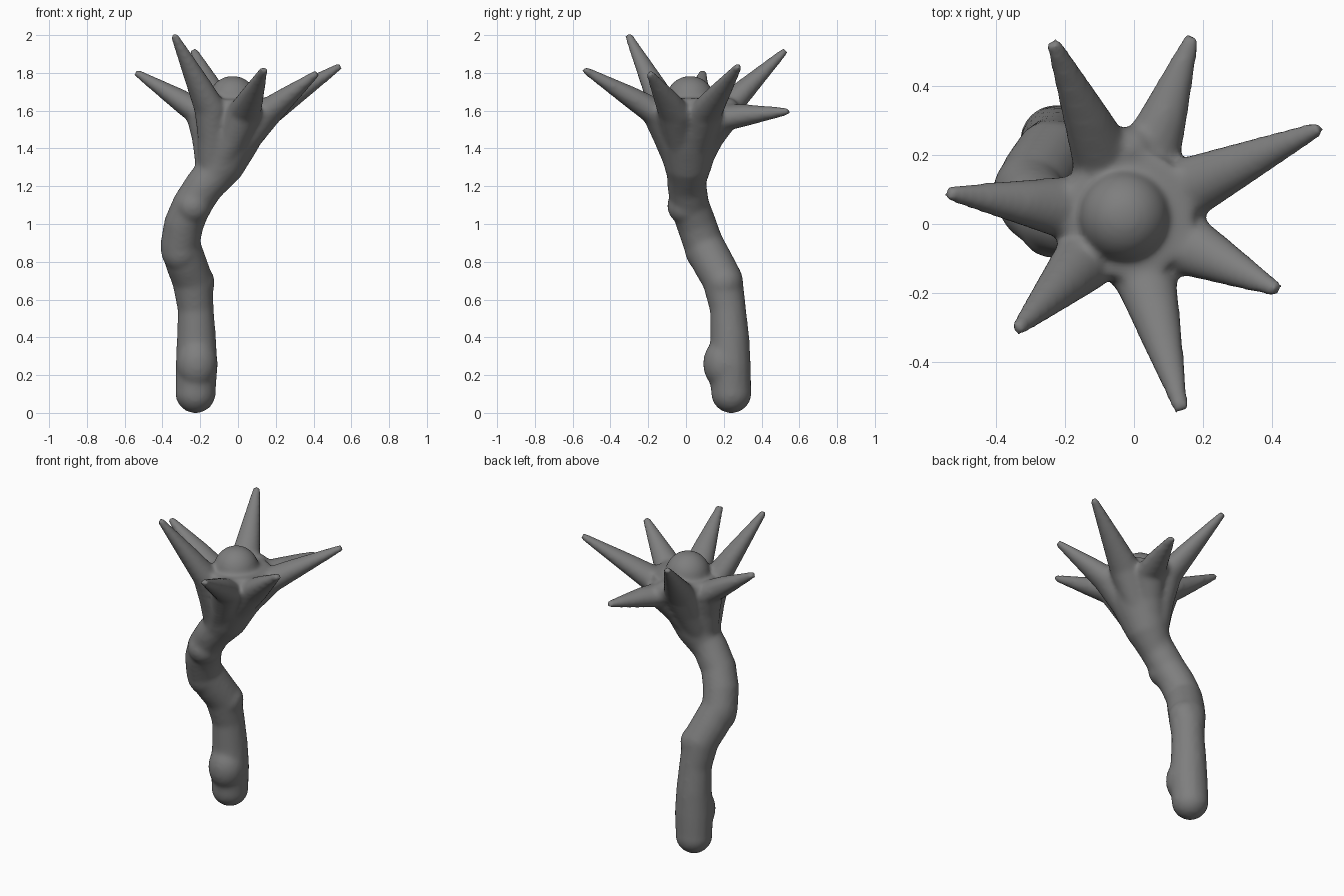
import bpy, bmesh, math
from mathutils import Vector, Matrix

if "Cube" in bpy.data.objects:
    bpy.data.objects.remove(bpy.data.objects["Cube"])


def tube(bm, stations, ref, flat=1.0, n=16):
    """Closed tapered tube through (x, y, z, radius); ref sets its width direction."""
    pts = [Vector(s[:3]) for s in stations]
    rings = []
    for i, (p, s) in enumerate(zip(pts, stations)):
        t = (pts[min(i + 1, len(pts) - 1)] - pts[max(i - 1, 0)]).normalized()
        side = (ref - t * ref.dot(t)).normalized()
        up = t.cross(side)
        ring = []
        for k in range(n):
            a = 2 * math.pi * k / n
            ring.append(bm.verts.new(p + s[3] * (side * math.cos(a) + up * math.sin(a) * flat)))
        rings.append(ring)
    for r0, r1 in zip(rings, rings[1:]):
        for k in range(n):
            bm.faces.new((r0[k], r0[(k + 1) % n], r1[(k + 1) % n], r1[k]))
    bm.faces.new(rings[0][::-1])
    bm.faces.new(rings[-1])


def ball(bm, x, y, z, r, stretch=1.0):
    bmesh.ops.create_uvsphere(bm, u_segments=24, v_segments=14, radius=r,
                              matrix=Matrix.Translation((x, y, z)) @ Matrix.Diagonal((1, 1, stretch, 1)))


grey = bpy.data.materials.new("dark_grey")
grey.diffuse_color = (0.21, 0.21, 0.21, 1)
grey.use_nodes = True
grey.node_tree.nodes["Principled BSDF"].inputs["Base Color"].default_value = grey.diffuse_color


def make_object(name, bm):
    bmesh.ops.recalc_face_normals(bm, faces=bm.faces)
    me = bpy.data.meshes.new(name)
    bm.to_mesh(me)
    bm.free()
    me.materials.append(grey)
    ob = bpy.data.objects.new(name, me)
    bpy.context.collection.objects.link(ob)
    for p in me.polygons:
        p.use_smooth = True
    return ob


bm = bmesh.new()
X = Vector((1, 0, 0))

# winding stalk with rounded foot
tube(bm, [(-.225, .24, .105, .107), (-.219, .232, .25, .112), (-.22, .232, .40, .104),
          (-.224, .222, .55, .096), (-.24, .195, .70, .109), (-.277, .14, .80, .110),
          (-.305, .09, .90, .107), (-.287, .055, 1.0, .106), (-.245, .02, 1.1, .104),
          (-.18, .005, 1.2, .104), (-.12, .005, 1.27, .108)], X)
ball(bm, -.225, .24, .106, .108)

# knobs on the stalk
ball(bm, -.217, .2, .26, .11, 1.25)
ball(bm, -.222, .202, .69, .1)
ball(bm, -.303, .10, .87, .107, 1.2)
ball(bm, -.237, -.002, 1.095, .098)
ball(bm, -.215, .01, 1.16, .092)

# flaring cup
tube(bm, [(-.17, .005, 1.19, .09), (-.10, .01, 1.3, .125), (-.06, .01, 1.42, .16),
          (-.035, .018, 1.52, .188), (-.01, .03, 1.61, .198), (-.012, .03, 1.66, .185)], X, n=20)

# wide web between the two rear arms
ball(bm, -.01, .215, 1.6, .07)

# seven tapered arms rooted as ridges on the cup
tips = [(-.235, .528, 1.92), (.17, .547, 1.597), (.543, .28, 1.838), (.42, -.193, 1.80),
        (.138, -.543, 1.82), (-.34, -.307, 2.003), (-.544, .09, 1.805)]
centre = Vector((-.015, .025, 0))
for tx, ty, tz in tips:
    tip = Vector((tx, ty, tz))
    d = tip - centre
    d.z = 0
    d.normalize()
    low = Vector((-.12, .005, 1.27)) + d * .05
    mid = Vector((-.055, .015, 1.45)) + d * .125
    root = centre + d * .19 + Vector((0, 0, 1.59 + (tz - 1.8) * .12))
    path = [(low, .06), (mid, .076), (root, .092),
            (root.lerp(tip, .33), .069), (root.lerp(tip, .66), .046), (tip, .023)]
    tube(bm, [(*p, r) for p, r in path], Vector((-d.y, d.x, 0)), flat=.85)

# domed head in the middle of the arms
ball(bm, -.028, .022, 1.653, .132)

# fuse everything into one soft skin
body = make_object("stalk_arms_and_dome", bm)
rm = body.modifiers.new("fuse", 'REMESH')
rm.mode = 'VOXEL'
rm.voxel_size = 0.012
rm.use_smooth_shade = True
sm = body.modifiers.new("soften", 'SMOOTH')
sm.factor = 0.5
sm.iterations = 14
